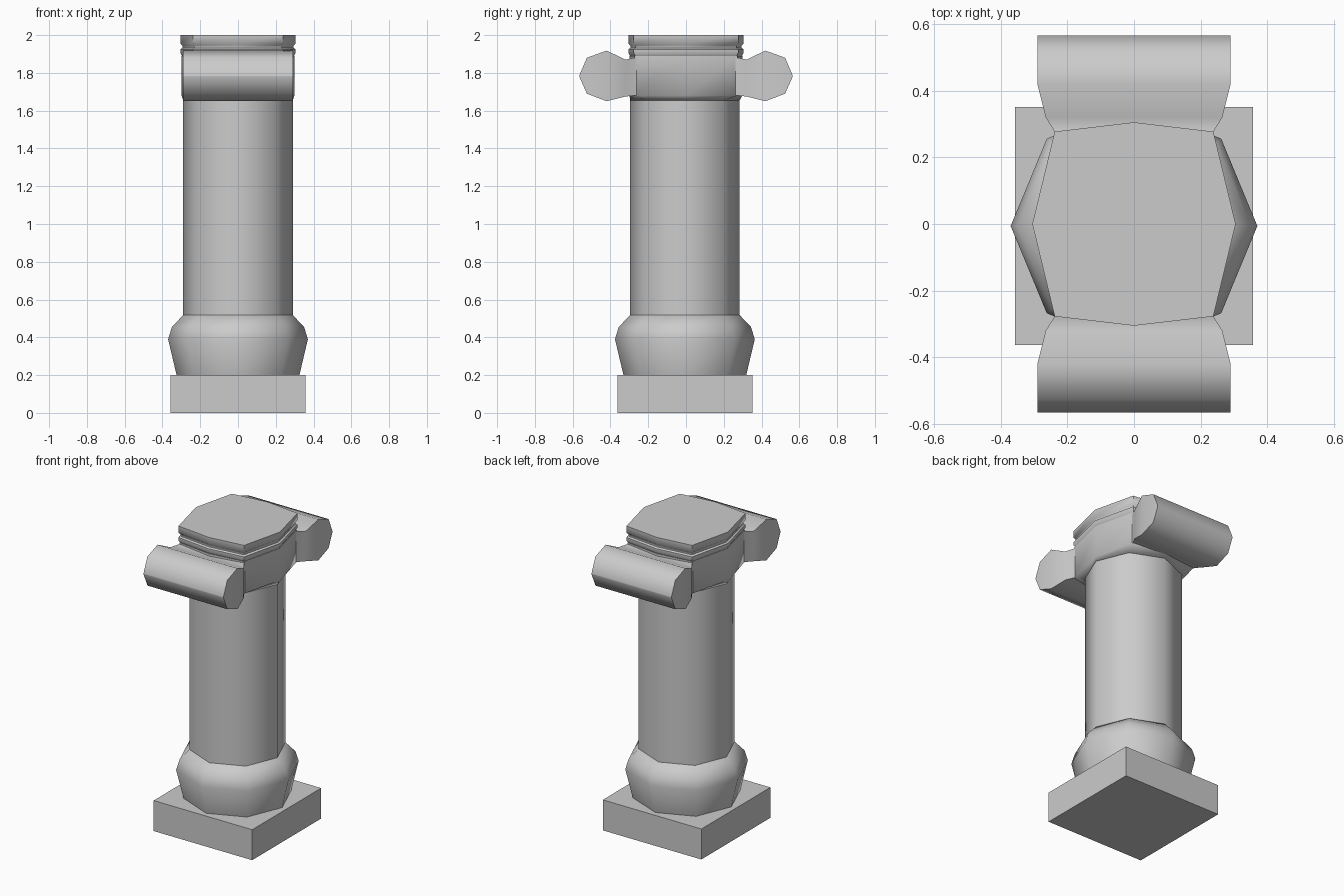
import bpy, bmesh, math

if "Cube" in bpy.data.objects:
    bpy.data.objects.remove(bpy.data.objects["Cube"])

OY = -0.006  # slight offset of the lower column


def loft(name, rings):
    """Skin a list of equal-length point rings and close both ends."""
    bm = bmesh.new()
    loops = [[bm.verts.new(p) for p in ring] for ring in rings]
    n = len(rings[0])
    for a, b in zip(loops, loops[1:]):
        for i in range(n):
            j = (i + 1) % n
            bm.faces.new((a[i], a[j], b[j], b[i]))
    bm.faces.new(loops[0][::-1])
    bm.faces.new(loops[-1])
    bmesh.ops.recalc_face_normals(bm, faces=bm.faces)
    me = bpy.data.meshes.new(name)
    bm.to_mesh(me)
    bm.free()
    ob = bpy.data.objects.new(name, me)
    bpy.context.collection.objects.link(ob)
    bpy.ops.object.select_all(action='DESELECT')
    ob.select_set(True)
    bpy.context.view_layer.objects.active = ob
    bpy.ops.object.shade_smooth_by_angle(angle=math.radians(50))
    return ob


def octagon(r, z):
    return [(r * math.cos(i * math.pi / 4), r * math.sin(i * math.pi / 4) + OY, z)
            for i in range(8)]


# Bowed square outline shared by the capital
BOWED = [(0.305, 0), (0.238, 0.277), (0, 0.305), (-0.238, 0.277),
         (-0.305, 0), (-0.238, -0.277), (0, -0.305), (0.238, -0.277)]


def bowed(s, z):
    return [(x * s, y * s, z) for x, y in BOWED]


# Square plinth
bpy.ops.mesh.primitive_cube_add(size=1, location=(0, OY, 0.1))
plinth = bpy.context.object
plinth.name = "plinth"
plinth.scale = (0.715, 0.715, 0.2)

# Bulging base moulding
loft("base_moulding", [octagon(r, z) for r, z in
     [(0.325, 0.2), (0.37, 0.39), (0.35, 0.455), (0.288, 0.52)]])

# Eight-sided shaft
loft("shaft", [octagon(0.29, 0.5), octagon(0.29, 1.66)])

# Capital block flaring out of the shaft
loft("capital_block", [octagon(0.29, 1.655), bowed(0.98, 1.68), bowed(0.98, 1.89)])

# Grooved top slab
loft("top_slab", [bowed(s, z) for s, z in
     [(0.97, 1.89), (1.0, 1.905), (1.0, 1.925), (0.965, 1.932),
      (0.965, 1.945), (1.0, 1.955), (1.0, 2.0)]])

# Front and back scrolls: sections as (y, half width, low z, high z)
SECTIONS = [(0.24, 0.232, 1.68, 1.885), (0.275, 0.237, 1.68, 1.88),
            (0.32, 0.265, 1.675, 1.87), (0.42, 0.29, 1.65, 1.918),
            (0.525, 0.29, 1.69, 1.88), (0.565, 0.29, 1.78, 1.786)]
for name, s in (("front_scroll", -1), ("back_scroll", 1)):
    loft(name, [[(-w, s * y, lo), (w, s * y, lo), (w, s * y, hi), (-w, s * y, hi)]
                for y, w, lo, hi in SECTIONS])
